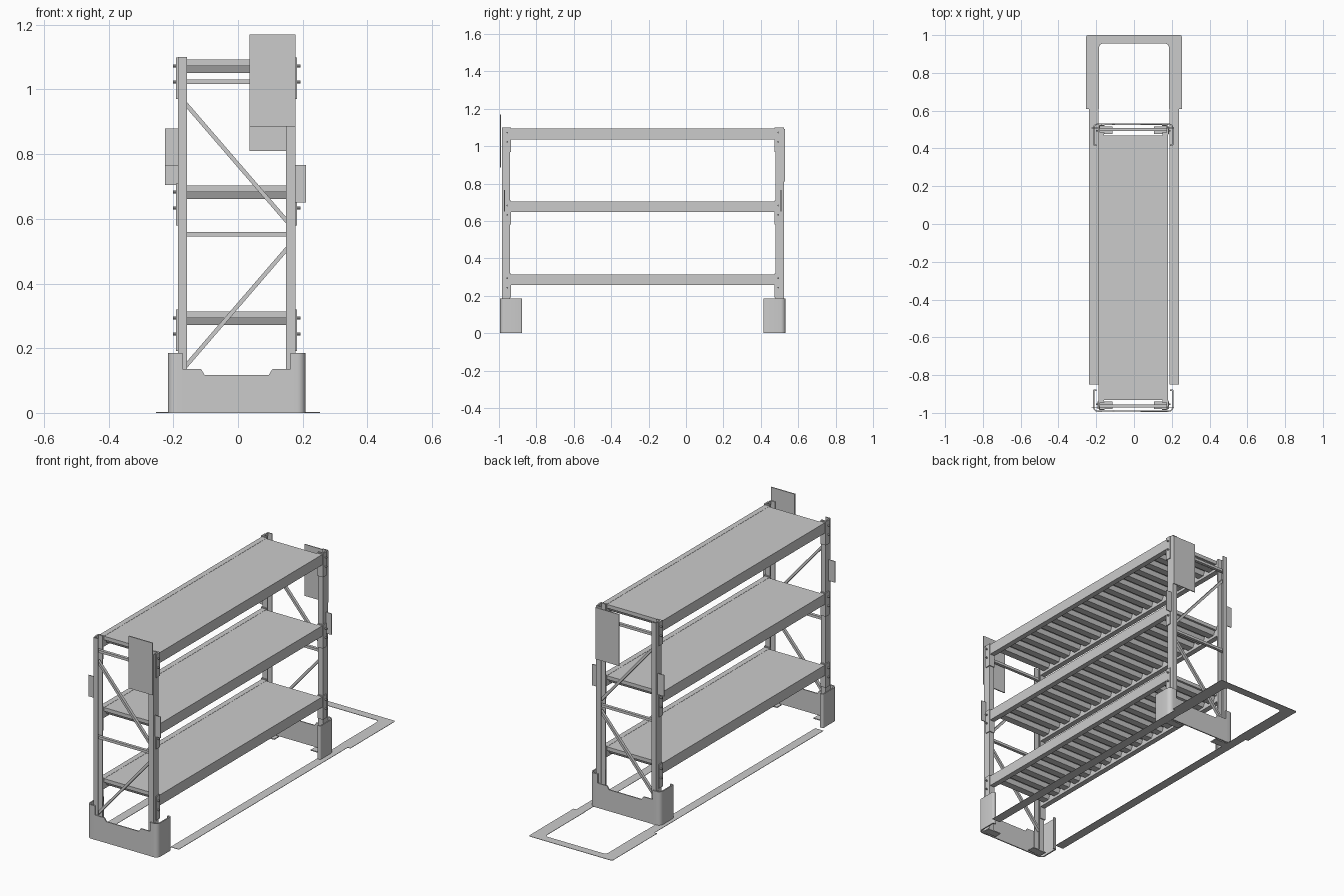
import bpy, bmesh, math
from mathutils import Vector

if "Cube" in bpy.data.objects:
    bpy.data.objects.remove(bpy.data.objects["Cube"], do_unlink=True)

GREY = (0.6, 0.6, 0.6, 1.0)
mat = bpy.data.materials.new("grey")
mat.use_nodes = True
mat.diffuse_color = GREY
mat.node_tree.nodes["Principled BSDF"].inputs["Base Color"].default_value = GREY

CX, CY = -0.004, -0.231          # centre of the rack body
LEVELS = (0.314, 0.703, 1.093)   # shelf top heights


def finish(name, bm, smooth=False):
    bmesh.ops.recalc_face_normals(bm, faces=bm.faces)
    me = bpy.data.meshes.new(name)
    bm.to_mesh(me)
    bm.free()
    me.materials.append(mat)
    ob = bpy.data.objects.new(name, me)
    bpy.context.collection.objects.link(ob)
    if smooth:
        bpy.ops.object.select_all(action='DESELECT')
        ob.select_set(True)
        bpy.context.view_layer.objects.active = ob
        bpy.ops.object.shade_smooth_by_angle(angle=math.radians(35))
    return ob


def add_prism(bm, pts, axis, lo, hi):
    """Extrude a 2D outline along an axis; pts hold the other two coordinates in order."""
    def place(p, d):
        c = list(p)
        c.insert(axis, d)
        return bm.verts.new(c)
    a = [place(p, lo) for p in pts]
    b = [place(p, hi) for p in pts]
    bm.faces.new(a)
    bm.faces.new(b[::-1])
    for i in range(len(pts)):
        j = (i + 1) % len(pts)
        bm.faces.new((a[i], a[j], b[j], b[i]))


def add_box(bm, x0, x1, y0, y1, z0, z1):
    add_prism(bm, [(x0, y0), (x1, y0), (x1, y1), (x0, y1)], 2, z0, z1)


def box(name, *b):
    bm = bmesh.new()
    add_box(bm, *b)
    return finish(name, bm)


def rack(pts, s, t):
    """Outline given in one quadrant, moved to the corner with signs s, t."""
    return [(CX + s * x, CY + t * y) for x, y in pts]


def rect(x0, x1, y0, y1):
    return [(x0, y0), (x1, y0), (x1, y1), (x0, y1)]


def prism(name, pts, axis, lo, hi, smooth=False):
    bm = bmesh.new()
    add_prism(bm, pts, axis, lo, hi)
    return finish(name, bm, smooth)


def arc(cx, cy, r, a0, a1, n=6):
    return [(cx + r * math.cos(math.radians(a0 + (a1 - a0) * i / n)),
             cy + r * math.sin(math.radians(a0 + (a1 - a0) * i / n))) for i in range(n + 1)]


# Upright channel open towards the frame, and rounded corner guard shell
CHANNEL = [(0.153, 0.710), (0.182, 0.710), (0.182, 0.754), (0.153, 0.754),
           (0.153, 0.749), (0.177, 0.749), (0.177, 0.715), (0.153, 0.715)]
GUARD = ([(0.194, 0.645)] + arc(0.205, 0.653, 0.008, -90, 0, 4)
         + arc(0.188, 0.738, 0.025, 0, 90) + [(0.167, 0.763), (0.167, 0.756)]
         + arc(0.188, 0.738, 0.018, 90, 0) + [(0.206, 0.652), (0.194, 0.652)])

for t, end in ((-1, "front"), (1, "rear")):
    for s, side in ((-1, "right"), (1, "left")):
        tag = end + "_" + side
        prism("upright_" + tag, rack(CHANNEL, s, t), 2, 0.0, 1.1)
        prism("corner_guard_" + tag, rack(GUARD, s, t), 2, 0.0, 0.185, True)
        prism("foot_plate_" + tag, rack(rect(0.11, 0.19, 0.708, 0.748), s, t), 2, 0.0, 0.005)
        # Beam connectors: angle plate wrapping the upright, with two bolts
        bm = bmesh.new()
        angle = [(0.155, 0.704), (0.187, 0.704), (0.187, 0.736), (0.182, 0.736),
                 (0.182, 0.709), (0.155, 0.709)]
        for top in LEVELS:
            add_prism(bm, rack(angle, s, t), 2, top - 0.123, top + 0.006)
            for dz in (0.02, 0.07):
                bolt = [(CY + t * 0.724 + 0.0045 * math.cos(k * math.pi / 4),
                         top - dz + 0.0045 * math.sin(k * math.pi / 4)) for k in range(8)]
                add_prism(bm, bolt, 0, CX + s * 0.185, CX + s * 0.197)
        finish("beam_connectors_" + tag, bm)

    # End barrier plate with a lowered middle
    plate = [(-0.17, 0.0), (0.17, 0.0), (0.17, 0.135), (0.11, 0.135),
             (0.099, 0.117), (-0.099, 0.117), (-0.11, 0.135), (-0.17, 0.135)]
    prism("end_barrier_" + end, [(CX + x, z) for x, z in plate], 1,
          CY + t * 0.756, CY + t * 0.762)

    # Frame struts and diagonals
    bm = bmesh.new()
    y0, y1 = CY + t * 0.724, CY + t * 0.740
    for z in (0.552, 1.024):
        add_box(bm, CX - 0.177, CX + 0.177, y0, y1, z - 0.007, z + 0.007)
    for za, zb in ((0.95, 0.595), (0.15, 0.505)):
        a, b = Vector((CX - 0.153, za)), Vector((CX + 0.153, zb))
        d = (b - a).normalized()
        a, b = a - d * 0.025, b + d * 0.025
        n = Vector((-d.y, d.x)) * 0.0065
        add_prism(bm, [a + n, b + n, b - n, a - n], 1, y0, y1)
    finish("bracing_" + end, bm)

# Shelves: flat deck with tapered ribs beneath, carried by two beams
RIBS = 17
for top, level in zip(LEVELS, ("lower", "middle", "upper")):
    bm = bmesh.new()
    add_box(bm, CX - 0.181, CX + 0.181, CY - 0.70, CY + 0.70, top - 0.020, top)
    pitch = 1.40 / RIBS
    for i in range(RIBS):
        y = CY - 0.70 + pitch * (i + 0.5)
        rib = [(y - 0.030, top - 0.020), (y - 0.019, top - 0.042),
               (y + 0.019, top - 0.042), (y + 0.030, top - 0.020)]
        add_prism(bm, rib, 0, CX - 0.155, CX + 0.155)
    finish("shelf_deck_" + level, bm)
    for s, side in ((-1, "right"), (1, "left")):
        prism("beam_" + level + "_" + side, rack(rect(0.154, 0.183, -0.706, 0.706), s, 1),
              2, top - 0.056, top + 0.001)

# Large end signs
box("sign_front", 0.035, 0.178, -0.995, -0.989, 0.885, 1.17)
box("sign_rear", 0.035, 0.178, 0.525, 0.530, 0.81, 1.092)

# Small side tags: x start, x end, y, bottom height
for name, x0, x1, y, z in (("front_right", -0.225, -0.184, -0.970, 0.763),
                           ("front_left", 0.176, 0.211, -0.970, 0.65),
                           ("rear_right", -0.225, -0.184, 0.508, 0.705),
                           ("rear_left", 0.176, 0.211, 0.508, 0.65)):
    box("side_tag_" + name, x0, x1, y - 0.002, y + 0.002, z, z + 0.116)

# Floor marking: two long strips and a wide loop behind the rack
for s, side in ((-1, "right"), (1, "left")):
    x = [s * 0.187, s * 0.237]
    box("floor_strip_" + side, min(x), max(x), -0.85, 0.61, 0.0, 0.002)
inner = arc(0.165, 0.935, 0.02, 0, 90)
loop = ([(-0.253, 0.61), (-0.253, 0.99)] + arc(-0.243, 0.99, 0.01, 180, 90)[1:]
        + arc(0.243, 0.99, 0.01, 90, 0) + [(0.253, 0.61), (0.185, 0.61)]
        + inner + [(-x, y) for x, y in inner[::-1]] + [(-0.185, 0.61)])
prism("floor_loop", loop, 2, 0.0, 0.002)
